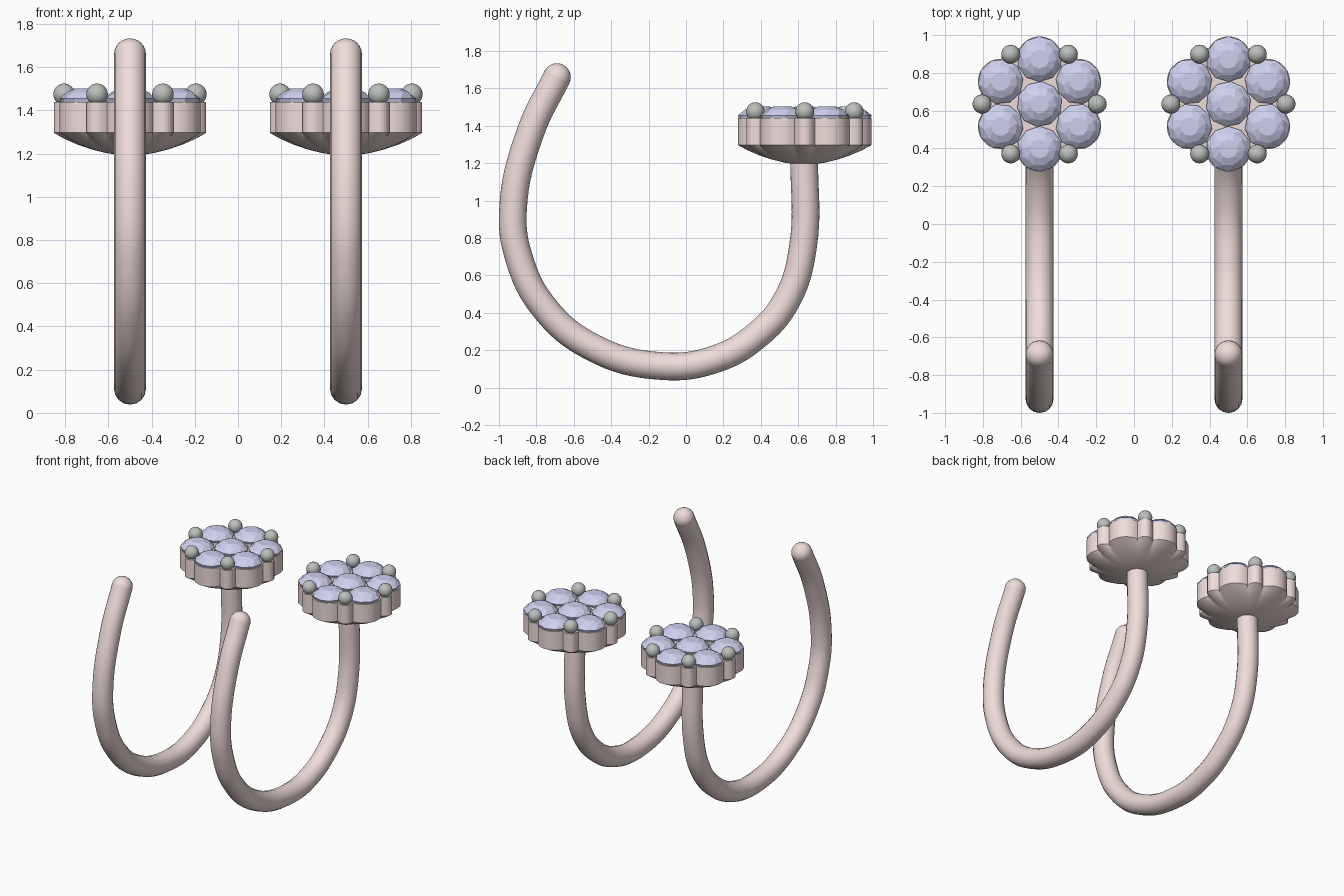
import bpy, bmesh
from math import sin, cos, pi, radians, sqrt

if "Cube" in bpy.data.objects:
    bpy.data.objects.remove(bpy.data.objects["Cube"])

HY = 0.635            # head centre in y
STONE_D, STONE_R = 0.238, 0.12
BEAD_D, BEAD_R = 0.305, 0.05
TUBE_R = 0.074


def material(name, col):
    m = bpy.data.materials.new(name)
    m.diffuse_color = (*col, 1)
    m.use_nodes = True
    m.node_tree.nodes["Principled BSDF"].inputs["Base Color"].default_value = m.diffuse_color
    return m


pink = material("rose_metal", (0.86, 0.72, 0.70))
ice = material("pale_stone", (0.62, 0.63, 0.85))
grey = material("bead_metal", (0.50, 0.52, 0.50))


def loft(name, rings, mat, angle=None):
    """Skin a list of equal-length vertex rings and cap both ends."""
    bm = bmesh.new()
    vs = [[bm.verts.new(p) for p in r] for r in rings]
    n = len(vs[0])
    for a, b in zip(vs, vs[1:]):
        for i in range(n):
            j = (i + 1) % n
            bm.faces.new((a[i], a[j], b[j], b[i]))
    bm.faces.new(vs[0][::-1])
    bm.faces.new(vs[-1])
    me = bpy.data.meshes.new(name)
    bm.to_mesh(me)
    bm.free()
    return finish(bpy.data.objects.new(name, me), mat, angle, True)


def finish(ob, mat, angle, link=False):
    if link:
        bpy.context.collection.objects.link(ob)
    ob.data.materials.clear()
    ob.data.materials.append(mat)
    bpy.ops.object.select_all(action='DESELECT')
    ob.select_set(True)
    bpy.context.view_layer.objects.active = ob
    if angle:
        bpy.ops.object.shade_smooth_by_angle(angle=radians(angle))
    return ob


def ball(name, loc, r, mat):
    bpy.ops.mesh.primitive_uv_sphere_add(segments=24, ring_count=12, radius=r, location=loc)
    ob = bpy.context.object
    ob.name = name
    return finish(ob, mat, 60)


def scallop(t):
    """Outline radius: union of stone cups and bead posts."""
    best = 0.28
    for k in range(12):
        d, r = (STONE_D, STONE_R) if k % 2 else (BEAD_D, 0.048)
        u = t - k * pi / 6
        s = r * r - (d * sin(u)) ** 2
        if s > 0 and cos(u) > 0:
            best = max(best, d * cos(u) + sqrt(s))
    return best


def stone(name, x, y, turn):
    # girdle, faceted crown and table
    rings = []
    for r, z, off in ((0.05, 1.40, 0), (0.114, 1.437, 0), (0.12, 1.455, 0),
                      (0.088, 1.484, 0.5), (0.05, 1.502, 0)):
        rings.append([(x + r * cos(turn + (i + off) * 2 * pi / 10),
                       y + r * sin(turn + (i + off) * 2 * pi / 10), z) for i in range(10)])
    loft(name, rings, ice)


HOOK = [(-0.69, 1.66), (-0.83, 1.37), (-0.925, 0.95), (-0.895, 0.70), (-0.76, 0.43),
        (-0.50, 0.215), (-0.13, 0.115), (0.15, 0.15), (0.38, 0.28), (0.54, 0.47),
        (0.625, 0.75), (0.632, 1.24)]


def earring(x, side):
    # curved ear hook
    cu = bpy.data.curves.new(side + "_hook", 'CURVE')
    cu.dimensions = '3D'
    cu.bevel_depth, cu.bevel_resolution, cu.resolution_u = TUBE_R, 6, 8
    cu.use_fill_caps = True
    sp = cu.splines.new('BEZIER')
    sp.bezier_points.add(len(HOOK) - 1)
    for bp, (y, z) in zip(sp.bezier_points, HOOK):
        bp.co = (x, y, z)
        bp.handle_left_type = bp.handle_right_type = 'AUTO'
    ob = bpy.data.objects.new(side + "_hook", cu)
    bpy.context.collection.objects.link(ob)
    bpy.ops.object.select_all(action='DESELECT')
    ob.select_set(True)
    bpy.context.view_layer.objects.active = ob
    bpy.ops.object.convert(target='MESH')
    finish(bpy.context.object, pink, 50)
    ball(side + "_hook_tip", (x, *HOOK[0]), TUBE_R, pink)

    # scalloped setting with domed underside
    n = 144
    rings = []
    for s, z in ((0.08, 1.192), (0.3, 1.202), (0.5, 1.219), (0.7, 1.243),
                 (0.87, 1.27), (1, 1.297), (1, 1.44)):
        ring = []
        for i in range(n):
            t = i * 2 * pi / n
            r = s * (scallop(t) if s == 1 else 0.35 + (scallop(t) - 0.35) * s ** 4)
            ring.append((x + r * cos(t), HY + r * sin(t), z))
        rings.append(ring)
    loft(side + "_setting", rings, pink, 35)

    # stone cluster and bead prongs
    stone(side + "_centre_stone", x, HY, 0.2)
    for k in range(6):
        a = radians(30 + 60 * k)
        stone(f"{side}_stone_{k}", x + STONE_D * cos(a), HY + STONE_D * sin(a), a)
        b = radians(60 * k)
        ball(f"{side}_bead_{k}", (x + BEAD_D * cos(b), HY + BEAD_D * sin(b), 1.475), BEAD_R, grey)


earring(-0.5, "left")
earring(0.5, "right")
